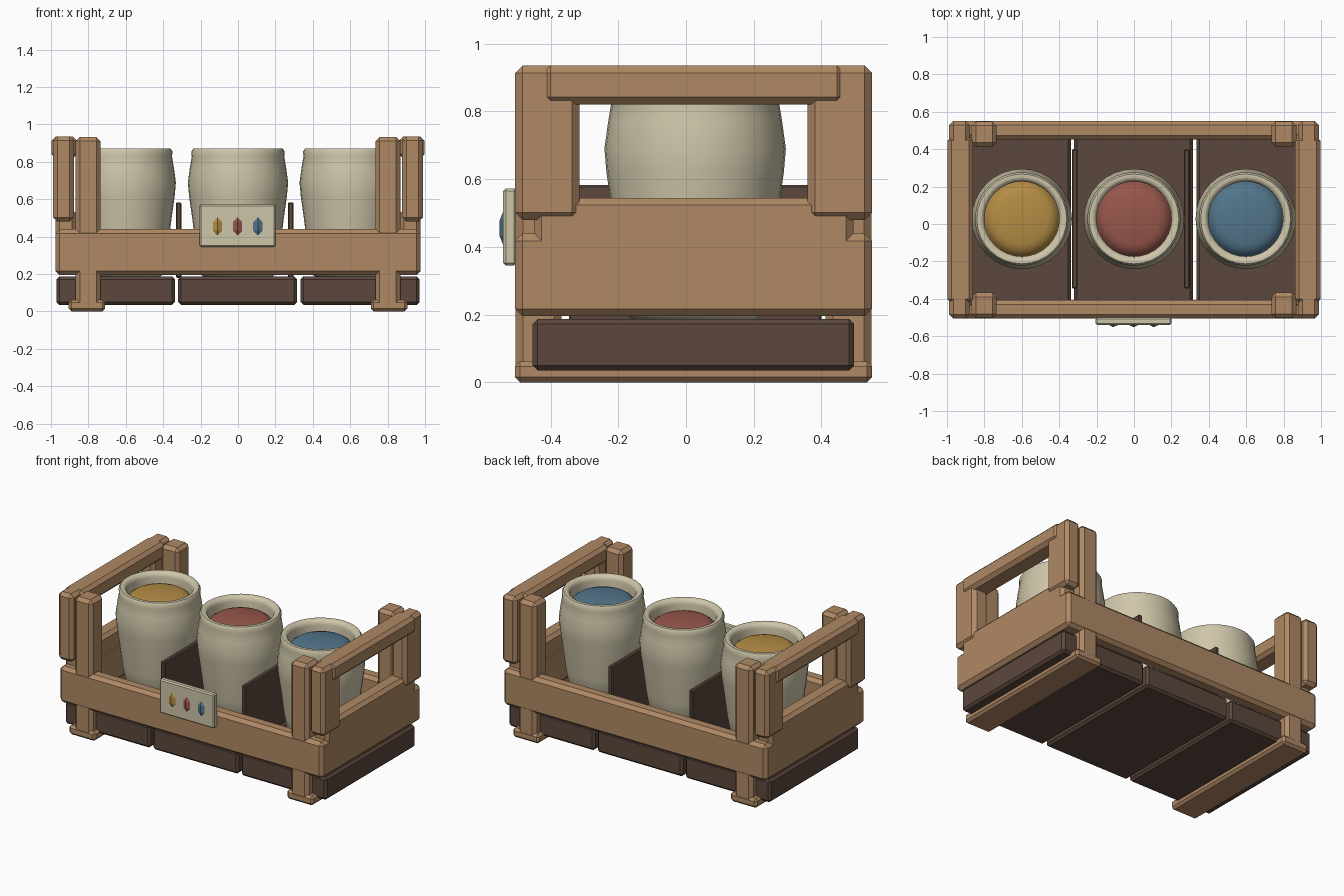
import bpy, bmesh, math

if "Cube" in bpy.data.objects:
    bpy.data.objects.remove(bpy.data.objects["Cube"])

CY = 0.0225  # crate centre line in y


def material(name, rgb):
    m = bpy.data.materials.new(name)
    m.diffuse_color = (*rgb, 1)
    m.use_nodes = True
    m.node_tree.nodes["Principled BSDF"].inputs["Base Color"].default_value = m.diffuse_color
    return m


wood = material("tan wood", (0.43, 0.25, 0.13))
dark = material("dark wood", (0.105, 0.064, 0.046))
cream = material("cream clay", (0.62, 0.565, 0.40))
yellow = material("ochre spice", (0.46, 0.265, 0.058))
red = material("red spice", (0.31, 0.095, 0.07))
blue = material("blue spice", (0.085, 0.18, 0.26))


def finish(name, bm, mat, smooth=False):
    bmesh.ops.recalc_face_normals(bm, faces=bm.faces)
    me = bpy.data.meshes.new(name)
    bm.to_mesh(me)
    bm.free()
    ob = bpy.data.objects.new(name, me)
    bpy.context.collection.objects.link(ob)
    me.materials.append(mat)
    if smooth:
        bpy.ops.object.select_all(action='DESELECT')
        ob.select_set(True)
        bpy.context.view_layer.objects.active = ob
        bpy.ops.object.shade_smooth_by_angle(angle=math.radians(50))
    return ob


def plank(name, x, y, z, mat=wood, bevel=0.022):
    """Chamfered box given by its (low, high) ranges."""
    bm = bmesh.new()
    bmesh.ops.create_cube(bm, size=1)
    for v in bm.verts:
        v.co = [r[0] if c < 0 else r[1] for c, r in zip(v.co, (x, y, z))]
    bmesh.ops.bevel(bm, geom=bm.edges[:], offset=bevel, segments=1, affect='EDGES')
    return finish(name, bm, mat)


def lathe(name, profile, centre, mat, steps=32):
    """Spin an (r, z) profile around a vertical axis."""
    bm = bmesh.new()
    verts = [bm.verts.new((r, 0, z)) for r, z in profile]
    edges = [bm.edges.new(p) for p in zip(verts, verts[1:])]
    bmesh.ops.spin(bm, geom=verts + edges, cent=(0, 0, 0), axis=(0, 0, 1),
                   angle=math.tau, steps=steps, use_duplicate=False)
    bmesh.ops.remove_doubles(bm, verts=bm.verts, dist=0.0005)
    bmesh.ops.translate(bm, verts=bm.verts, vec=centre)
    return finish(name, bm, mat, smooth=True)


def span(sign, a, b, mid=0.0):
    return tuple(sorted((mid + sign * a, mid + sign * b)))


# Floor boards and dividers
for x in ((-0.97, -0.338), (-0.32, 0.315), (0.335, 0.97)):
    plank("floor_board", x, (-0.453, 0.497), (0.035, 0.187), dark, 0.015)
for x in (-0.317, 0.282):
    plank("divider", (x - 0.015, x + 0.015), (-0.345, 0.40), (0.18, 0.583), dark, 0.006)

# Long rails at front and back
for s in (-1, 1):
    plank("long_rail", (-0.975, 0.975), span(s, 0.43, 0.5275, CY), (0.195, 0.44))

for sx in (-1, 1):
    # End panel, carry handle and foot runner
    plank("end_panel", span(sx, 0.86, 0.977), (CY - 0.5275, CY + 0.5275), (0.195, 0.44))
    plank("end_panel_top", span(sx, 0.865, 0.977), (CY - 0.472, CY + 0.472), (0.36, 0.545))
    plank("handle", span(sx, 0.86, 0.998), (CY - 0.445, CY + 0.445), (0.82, 0.935))
    plank("foot_runner", span(sx, 0.71, 0.905), (CY - 0.5275, CY + 0.5275), (0.0, 0.062), wood, 0.015)
    for sy in (-1, 1):
        # Corner made of two upright boards
        plank("long_side_post", span(sx, 0.735, 0.868), span(sy, 0.39, 0.5255, CY), (0.01, 0.933))
        plank("end_post", span(sx, 0.878, 0.988), span(sy, 0.337, 0.5275, CY), (0.48, 0.935))

# Jars with heaped contents
jar_profile = [(0, 0.187), (0.185, 0.187), (0.2, 0.20), (0.228, 0.36), (0.245, 0.50),
               (0.262, 0.62), (0.268, 0.69), (0.257, 0.77), (0.247, 0.83), (0.25, 0.855),
               (0.24, 0.87), (0.222, 0.872), (0.205, 0.86), (0.2, 0.84), (0.2, 0.74), (0, 0.74)]
heap_profile = [(0.201, 0.775), (0.185, 0.80), (0.165, 0.815), (0.135, 0.825), (0, 0.828)]
for x, mat, label in ((-0.6, yellow, "ochre"), (0, red, "red"), (0.597, blue, "blue")):
    lathe(label + "_jar", jar_profile, (x, 0.027, 0), cream)
    lathe(label + "_contents", heap_profile, (x, 0.027, 0), mat)

# Sign plate with three gems
plank("sign_plate", (-0.205, 0.2), (-0.54, -0.5), (0.345, 0.573), cream, 0.008)
for x, mat in ((-0.11, yellow), (-0.002, red), (0.106, blue)):
    bm = bmesh.new()
    ring = [(0.0, 0.054), (0.029, 0.024), (0.029, -0.024), (0.0, -0.054),
            (-0.029, -0.024), (-0.029, 0.024)]
    outer = [bm.verts.new((x + u, -0.538, 0.455 + w)) for u, w in ring]
    top, low = (bm.verts.new((x, -0.551, 0.455 + w)) for w in (0.022, -0.022))
    bm.faces.new(outer)
    for a, b, tip in ((0, 1, top), (2, 3, low), (3, 4, low), (5, 0, top)):
        bm.faces.new((outer[a], outer[b], tip))
    for a, b in ((1, 2), (5, 4)):
        bm.faces.new((outer[a], outer[b], low, top))
    finish("sign_gem", bm, mat)
